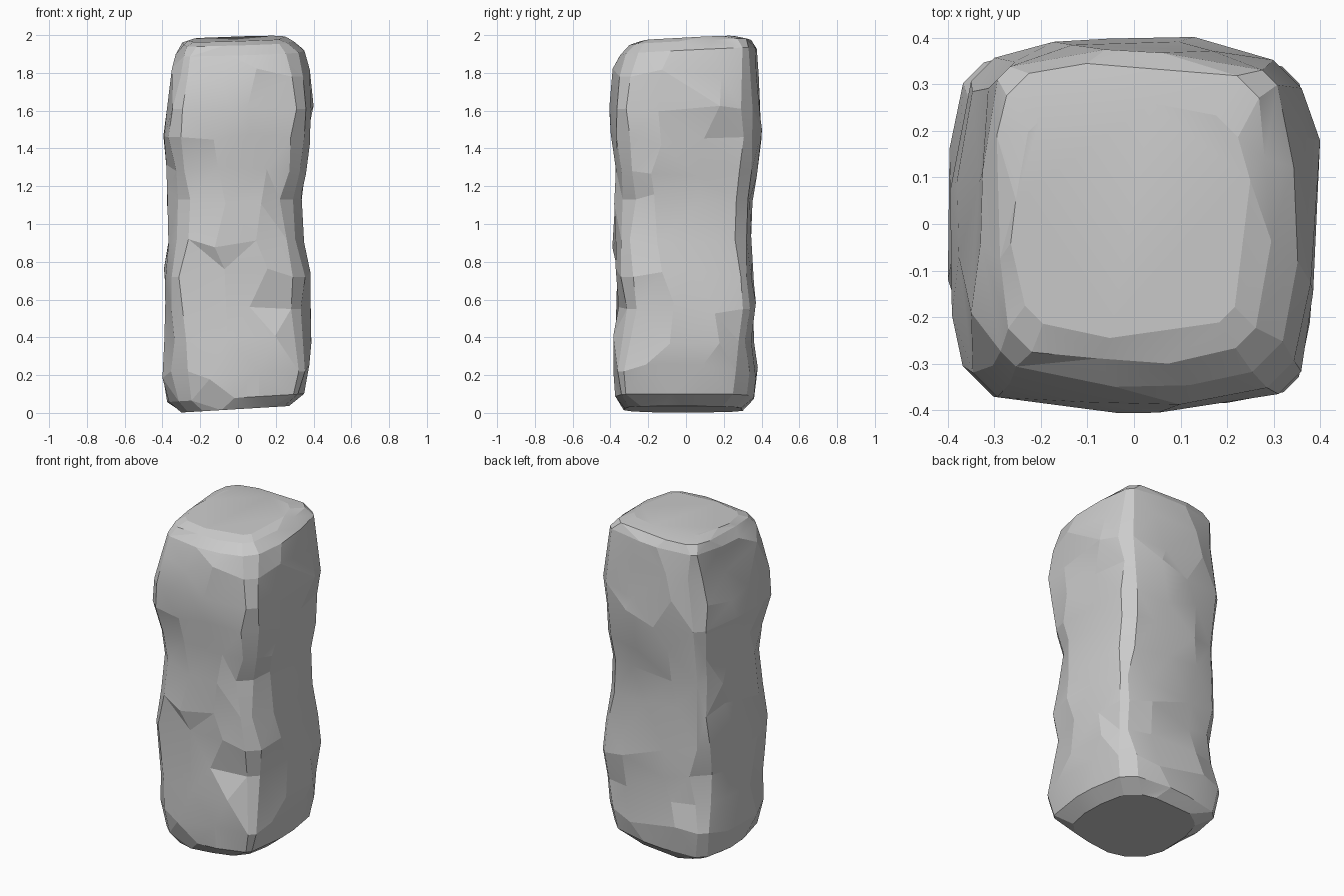
import bpy
import bmesh
import random
from mathutils import Vector

random.seed(23)

default_cube = bpy.data.objects.get("Cube")
if default_cube:
    bpy.data.objects.remove(default_cube, do_unlink=True)

# Outline of the block at each level: height, left, right, front, back
LEVELS = [
    (.02, -.30, .27, -.33, .30),
    (.08, -.375, .35, -.375, .36),
    (.22, -.40, .378, -.385, .38),
    (.38, -.39, .388, -.385, .36),
    (.55, -.385, .387, -.367, .37),
    (.72, -.392, .383, -.372, .36),
    (.92, -.368, .35, -.39, .345),
    (1.13, -.375, .336, -.38, .352),
    (1.28, -.38, .36, -.373, .375),
    (1.46, -.395, .38, -.398, .402),
    (1.61, -.38, .40, -.406, .392),
    (1.78, -.35, .38, -.388, .385),
    (1.91, -.33, .352, -.35, .375),
    (1.96, -.295, .295, -.30, .345),
    (1.98, -.265, .25, -.245, .26),
]

# Wear of the corners at each level, in hundredths:
# front left of frame, then counterclockwise
CORNER_WEAR = [
    (15, 12, 14, 12),
    (19, 9, 15, 11),
    (18, 8, 16, 11),
    (17, 13, 13, 14),
    (13, 16, 10, 17),
    (12, 12, 11, 13),
    (15, 14, 11, 9),
    (18, 16, 11, 12),
    (15, 12, 12, 13),
    (12, 13, 15, 14),
    (12, 13, 14, 14),
    (13, 13, 13, 13),
    (12, 13, 12, 10),
    (10, 11, 10, 9),
    (10, 10, 10, 10),
]


def ring_points(level, wear):
    """Worn square outline, with two wandering points on every side."""
    height, left, right, front, back = level
    corners = [(left, front), (right, front), (right, back), (left, back)]
    rim = height < .15 or height > 1.85
    edge_points = []
    for i, (x, y) in enumerate(corners):
        # Part of the wear is a flat cut, the rest rounds the side inward
        share = random.uniform(.62, .78)
        cut = wear[i] / 100 * share
        pull = wear[i] / 100 - cut
        to_x = -1 if x > 0 else 1
        to_y = -1 if y > 0 else 1
        along_x = Vector((x + cut * to_x, y + pull * to_y, height))
        along_y = Vector((x + pull * to_x, y + cut * to_y, height))
        edge_points.append((along_y, along_x) if i % 2 == 0 else (along_x, along_y))

    points = []
    for i, (entry, leave) in enumerate(edge_points):
        points += [entry, leave]
        next_entry = edge_points[(i + 1) % 4][0]
        axis = 1 if i % 2 == 0 else 0
        side = (front, right, back, left)[i]
        # One point of each side reaches the outline, the other is hewn back
        depths = [1, random.uniform(.95, 1)]
        random.shuffle(depths)
        for place, depth in zip((.3, .7), depths):
            middle = leave.lerp(next_entry, place + random.uniform(-.13, .13))
            middle[axis] = side * depth
            if not rim:
                middle.z += random.uniform(-.045, .045)
            points.append(middle)

    # The crown leans up to the back, the base leans up to the right
    for p in points:
        if height > 1.85:
            p.z += .05 * p.y + .03 * p.x
        elif height < .15:
            p.z += .06 * p.x
    return points


def close_end(bm, ring, middle_point, flip):
    """Close a ring with a fan around an off-centre point."""
    middle = bm.verts.new(middle_point)
    for a, b in zip(ring, ring[1:] + ring[:1]):
        bm.faces.new((b, a, middle) if flip else (a, b, middle))


# Stone body lofted through the levels
bm = bmesh.new()
rings = [[bm.verts.new(p) for p in ring_points(level, wear)]
         for level, wear in zip(LEVELS, CORNER_WEAR)]
for lower, upper in zip(rings, rings[1:]):
    count = len(lower)
    for i in range(count):
        j = (i + 1) % count
        bm.faces.new((lower[i], lower[j], upper[j], upper[i]))
close_end(bm, rings[0], (.03, 0, .025), True)
close_end(bm, rings[-1], (.1, 0, 1.98), False)

# Break the sides into irregular hewn facets, merging the flattest ones
bmesh.ops.triangulate(bm, faces=bm.faces[:], quad_method='SHORT_EDGE')
bmesh.ops.dissolve_limit(bm, angle_limit=.06, verts=bm.verts[:], edges=bm.edges[:])
bmesh.ops.triangulate(bm, faces=bm.faces[:])
bmesh.ops.recalc_face_normals(bm, faces=bm.faces[:])

mesh = bpy.data.meshes.new("stone_block")
bm.to_mesh(mesh)
bm.free()
stone = bpy.data.objects.new("stone_block", mesh)
bpy.context.collection.objects.link(stone)

# Plain grey stone
grey = bpy.data.materials.new("stone_grey")
grey.use_nodes = True
colour = (.6, .6, .6, 1)
grey.diffuse_color = colour
grey.node_tree.nodes["Principled BSDF"].inputs["Base Color"].default_value = colour
mesh.materials.append(grey)

# Soft facets with crisp worn edges
bpy.ops.object.select_all(action='DESELECT')
stone.select_set(True)
bpy.context.view_layer.objects.active = stone
bpy.ops.object.shade_smooth_by_angle(angle=.2)
